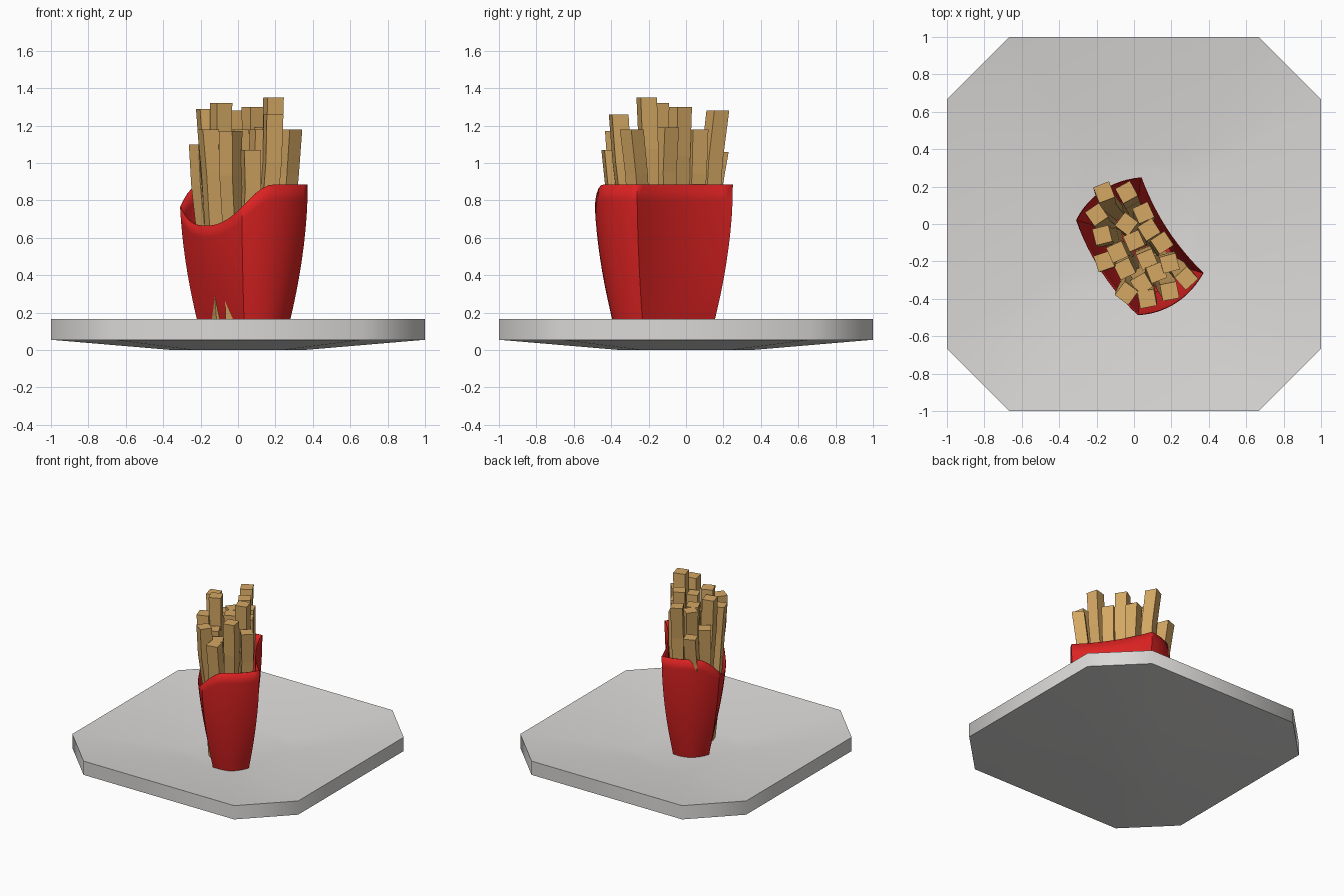
import bpy, bmesh, math, random
from mathutils import Matrix, Vector

if "Cube" in bpy.data.objects:
    bpy.data.objects.remove(bpy.data.objects["Cube"])

random.seed(4)
ANGLE = math.radians(33)
CENTRE = Vector((0.03, -0.12, 0))


def material(name, rgb):
    m = bpy.data.materials.new(name)
    m.diffuse_color = (*rgb, 1)
    m.use_nodes = True
    m.node_tree.nodes["Principled BSDF"].inputs["Base Color"].default_value = m.diffuse_color
    return m


def finish(bm, name, mat, smooth=None):
    bmesh.ops.recalc_face_normals(bm, faces=bm.faces)
    me = bpy.data.meshes.new(name)
    bm.to_mesh(me)
    bm.free()
    ob = bpy.data.objects.new(name, me)
    bpy.context.collection.objects.link(ob)
    me.materials.append(mat)
    if smooth:
        bpy.ops.object.select_all(action='DESELECT')
        ob.select_set(True)
        bpy.context.view_layer.objects.active = ob
        bpy.ops.object.shade_smooth_by_angle(angle=math.radians(smooth))
    return ob


def bridge(bm, a, b):
    n = len(a)
    for i in range(n):
        bm.faces.new((a[i], a[(i + 1) % n], b[(i + 1) % n], b[i]))


red = material("carton red", (0.72, 0.016, 0.016))
gold = material("fried potato", (0.66, 0.39, 0.125))
white = material("tray white", (0.70, 0.69, 0.68))

# Shallow octagonal tray, dished on top
k = 2 / 3
octagon = [(1, -k), (1, k), (k, 1), (-k, 1), (-1, k), (-1, -k), (-k, -1), (k, -1)]
bm = bmesh.new()
rings = [[bm.verts.new((x * s, y * s, z)) for x, y in octagon]
         for s, z in ((0.35, 0), (1, 0.055), (1, 0.165), (0.35, 0.06))]
for a, b in zip(rings, rings[1:]):
    bridge(bm, a, b)
bm.faces.new(rings[0])
bm.faces.new(rings[-1])
finish(bm, "tray", white, 50)

# Carton: four curved walls flaring upward, scooped at the front (local -x)
FLOOR, TOP, SEG, ROWS = 0.06, 0.885, 12, 10


def flare(z):
    return 1 - (1 - min(1, (z - FLOOR) / 0.8)) ** 1.8


def wall_point(side, s, z):
    f = flare(z)
    hx, hy = 0.13 + 0.08 * f, 0.21 + 0.095 * f
    arc = 4 * s * (1 - s)
    t = 2 * s - 1
    return ((-hx - 0.045 * f * arc, -t * hy),        # front, bulging out
            (t * hx, -hy - 0.055 * arc),             # short side
            (hx - 0.035 * f * arc, t * hy),          # back, bowed in
            (-t * hx, hy + 0.055 * arc))[side]       # short side


def rim(side, s):
    if side == 0:
        return 0.665 + 0.1 * abs(2 * s - 1) ** 2.5
    if side == 2:
        return TOP
    d = min(1, (s if side == 1 else 1 - s) / 0.4)
    return 0.765 + (TOP - 0.765) * math.sin(d * math.pi / 2)


bm = bmesh.new()
rings = []
for r in range(ROWS + 1):
    ring = []
    for side in range(4):
        for i in range(SEG):
            s = i / SEG
            z = FLOOR + (rim(side, s) - FLOOR) * r / ROWS
            ring.append(bm.verts.new((*wall_point(side, s, z), z)))
    rings.append(ring)
for a, b in zip(rings, rings[1:]):
    bridge(bm, a, b)
bm.faces.new(rings[0])
carton = finish(bm, "carton", red, 40)
carton.location = CENTRE
carton.rotation_euler.z = ANGLE
shell = carton.modifiers.new("thin card", 'SOLIDIFY')
shell.thickness = 0.005

# Fries: top x, top y, top z
fries = [(-.16, .17, 1.06), (-.04, .17, 1.28), (-.20, .05, 1.10), (-.04, 0, 1.18),
         (.05, .06, 1.18), (-.17, -.06, 1.29), (.08, -.03, 1.30), (0, -.09, 1.18),
         (.15, -.10, 1.19), (-.09, -.15, 1.32), (.07, -.19, 1.06), (-.16, -.20, 1.18),
         (-.05, -.24, 1.10), (.19, -.21, 1.35), (.12, -.26, 1.18), (.28, -.29, 1.18),
         (.19, -.36, 1.26), (-.04, -.37, 1.17), (.04, -.32, 1.07), (.07, -.40, 1.07)]
bm = bmesh.new()
for x, y, z in fries:
    top = Vector((x, y, z))
    foot = CENTRE + (Vector((x, y, 0)) - CENTRE) * 0.62
    foot.z = 0.1
    turn = Matrix.Rotation(ANGLE + random.uniform(-0.4, 0.4), 3, 'Z')
    rings = []
    for t in (0, 0.45, 0.78, 1):
        c = foot.lerp(top, t)
        if 0 < t < 1:     # slight kink along the length
            c += Vector((random.uniform(-.012, .012), random.uniform(-.012, .012), 0))
        h = 0.036 + 0.009 * t
        rings.append([bm.verts.new(c + turn @ Vector((sx * h, sy * h, 0)))
                      for sx, sy in ((-1, -1), (1, -1), (1, 1), (-1, 1))])
    for a, b in zip(rings, rings[1:]):
        bridge(bm, a, b)
    bm.faces.new(rings[0])
    bm.faces.new(rings[-1])
finish(bm, "fries", gold)
